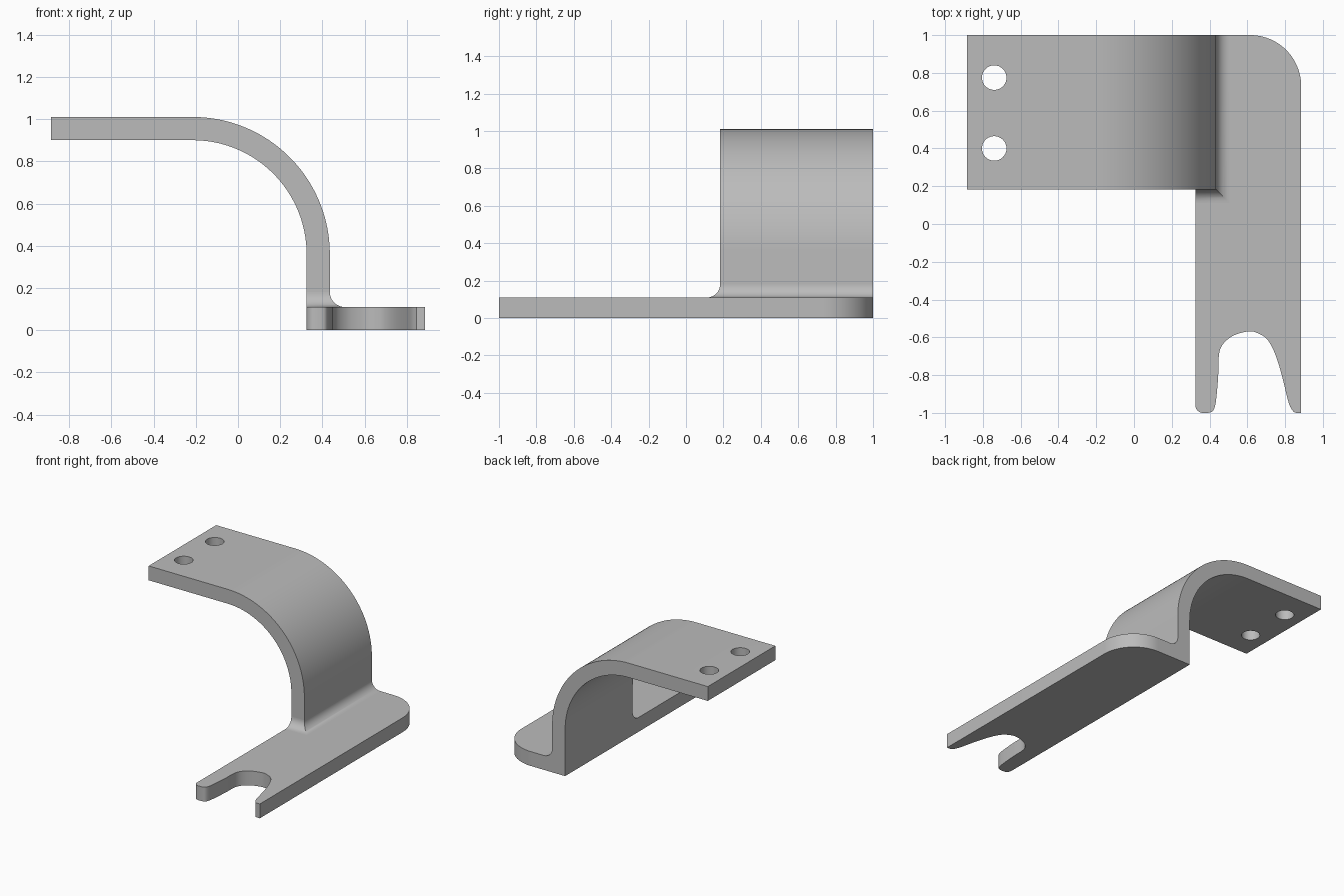
import bpy, bmesh
from math import pi, sin, cos, radians
from mathutils import Vector

if "Cube" in bpy.data.objects:
    bpy.data.objects.remove(bpy.data.objects["Cube"], do_unlink=True)

grey = bpy.data.materials.new("plain grey")
grey.use_nodes = True
grey.diffuse_color = (0.5, 0.5, 0.5, 1)
grey.node_tree.nodes["Principled BSDF"].inputs["Base Color"].default_value = (0.5, 0.5, 0.5, 1)

THICK = 0.11              # sheet thickness
IN_X, OUT_X = 0.325, 0.435  # upright faces
ARM_FRONT, BACK = 0.182, 1.0
FILLET = 0.07


def make_object(name, bm):
    bmesh.ops.recalc_face_normals(bm, faces=bm.faces[:])
    mesh = bpy.data.meshes.new(name)
    bm.to_mesh(mesh)
    bm.free()
    mesh.materials.append(grey)
    obj = bpy.data.objects.new(name, mesh)
    bpy.context.collection.objects.link(obj)
    return obj


def extrude(name, points, direction):
    bm = bmesh.new()
    face = bm.faces.new([bm.verts.new(p) for p in points])
    moved = bmesh.ops.extrude_face_region(bm, geom=[face], use_keep_orig=True)["geom"]
    bmesh.ops.translate(bm, vec=direction,
                        verts=[v for v in moved if isinstance(v, bmesh.types.BMVert)])
    return make_object(name, bm)


def arc(cx, cy, r, start, end, steps):
    angles = [radians(start + (end - start) * i / steps) for i in range(steps + 1)]
    return [(cx + r * cos(a), cy + r * sin(a)) for a in angles]


def smooth_path(points, steps=4):
    # Catmull-Rom curve through the points
    pts = [Vector(p) for p in points]
    pts = [pts[0]] + pts + [pts[-1]]
    path = []
    for a, b, c, d in zip(pts, pts[1:], pts[2:], pts[3:]):
        for i in range(steps):
            t = i / steps
            path.append(0.5 * (2 * b + (c - a) * t + (2 * a - 5 * b + 4 * c - d) * t ** 2
                               + (3 * b - a - 3 * c + d) * t ** 3))
    return path + [pts[-1]]


def finish(obj):
    bpy.ops.object.select_all(action='DESELECT')
    obj.select_set(True)
    bpy.context.view_layer.objects.active = obj
    for mod in list(obj.modifiers):
        bpy.ops.object.modifier_apply(modifier=mod.name)
    bpy.ops.object.shade_smooth_by_angle(angle=radians(30))


# Base plate: rounded rear corner and forked front end
fork = smooth_path([(0.845, -0.995), (0.82, -0.95), (0.79, -0.83), (0.765, -0.74),
                    (0.735, -0.66), (0.70, -0.605), (0.655, -0.578), (0.615, -0.568),
                    (0.56, -0.578), (0.51, -0.60), (0.468, -0.64), (0.45, -0.69),
                    (0.447, -0.78), (0.44, -0.88), (0.43, -0.96), (0.415, -0.992),
                    (0.39, -1.0)])
outline = [(IN_X, BACK)] + arc(0.615, 0.73, 0.27, 90, 0, 24)
outline += [(0.885, -1.0), (0.86, -1.0)] + [tuple(p) for p in fork]
outline += arc(0.365, -0.96, 0.04, 270, 180, 8)
base = extrude("base_plate", [(x, y, 0) for x, y in outline], (0, 0, THICK))
finish(base)

# Curved arm: flat top, quarter bend and upright
bend = (-0.215, 0.36)
foot = THICK + FILLET
profile = [(-0.885, 1.01)] + arc(*bend, 0.65, 90, 0, 40) + [(OUT_X, foot), (IN_X, foot)]
profile += arc(*bend, 0.54, 0, 90, 40) + [(-0.885, 0.90)]
arm = extrude("curved_arm", [(x, ARM_FRONT, z) for x, z in profile],
              (0, BACK - ARM_FRONT, 0))

# Bolt holes through the arm
for i, y in enumerate((0.40, 0.775)):
    circle = arc(-0.74, y, 0.065, 0, 360, 40)[:-1]
    cutter = extrude("hole_cutter", [(x, cy, 0.8) for x, cy in circle], (0, 0, 0.3))
    cutter.hide_render = True
    mod = arm.modifiers.new("hole", 'BOOLEAN')
    mod.operation = 'DIFFERENCE'
    mod.solver = 'EXACT'
    mod.object = cutter
finish(arm)
for obj in [o for o in bpy.data.objects if o.name.startswith("hole_cutter")]:
    bpy.data.objects.remove(obj, do_unlink=True)

# Flared foot: concave fillet with a mitred corner joining arm and base
bm = bmesh.new()
rings = []
for i in range(13):
    a = pi / 2 * i / 12
    d, z = FILLET * (1 - sin(a)), THICK + FILLET * (1 - cos(a))
    corners = [(IN_X, ARM_FRONT - d), (OUT_X + d, ARM_FRONT - d), (OUT_X + d, BACK), (IN_X, BACK)]
    rings.append([bm.verts.new((x, y, z)) for x, y in corners])
for low, high in zip(rings, rings[1:]):
    for k in range(4):
        n = (k + 1) % 4
        bm.faces.new((low[k], low[n], high[n], high[k]))
finish(make_object("foot_fillet", bm))
